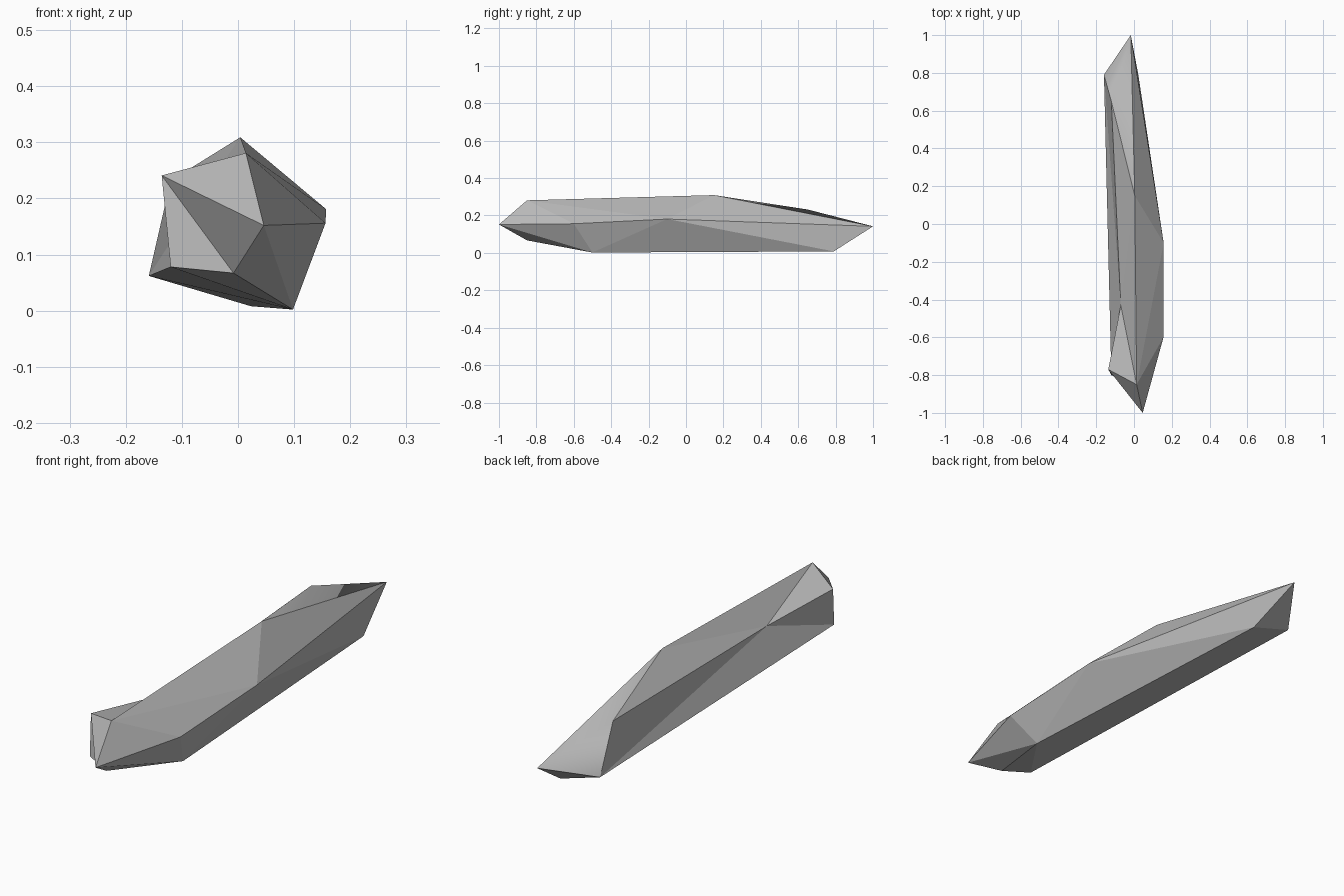
import bpy
import bmesh

# Remove the default object
default = bpy.data.objects.get("Cube")
if default:
    bpy.data.objects.remove(default, do_unlink=True)

# Stone colour
stone = bpy.data.materials.new("stone_grey")
stone.use_nodes = True
grey = (0.48, 0.48, 0.48, 1)
stone.diffuse_color = grey
stone.node_tree.nodes["Principled BSDF"].inputs["Base Color"].default_value = grey

bm = bmesh.new()


def corner(x, y, z):
    return bm.verts.new((x, y, z))


def facet(*corners, smooth=False):
    bm.faces.new(corners).smooth = smooth


# Corners of the front end
front_tip = corner(0.046, -1, 0.152)
front_crest = corner(0.014, -0.85, 0.281)
front_shoulder = corner(-0.136, -0.77, 0.241)
front_chin = corner(-0.008, -0.85, 0.067)
front_cheek = corner(-0.12, -0.8, 0.078)
front_flank = corner(0.156, -0.6, 0.156)
front_keel = corner(0.098, -0.5, 0.002)

# Corners of the middle, with a notch sunk into the right side
notch = corner(-0.07, -0.43, 0.2)
middle_flank = corner(0.157, -0.1, 0.181)
middle_crest = corner(0.004, 0.15, 0.309)

# Corners of the back end
back_shoulder = corner(-0.12, 0.65, 0.232)
back_cheek = corner(-0.159, 0.79, 0.062)
back_keel = corner(0.023, 0.79, 0.008)
back_tip = corner(-0.017, 1, 0.142)

# Front facets
facet(front_tip, front_crest, front_shoulder)
facet(front_tip, front_shoulder, front_chin)
facet(front_shoulder, front_cheek, front_chin)
facet(front_tip, front_chin, front_keel)

# Left side facets
facet(front_tip, front_flank, front_crest)
facet(front_tip, front_keel, front_flank)
facet(front_crest, front_flank, middle_flank)
facet(front_crest, middle_flank, middle_crest)
facet(front_flank, front_keel, middle_flank)
facet(middle_flank, front_keel, back_keel)
facet(middle_flank, back_keel, back_tip)
facet(middle_crest, middle_flank, back_tip)

# Facets around the notch
notch_rim = (front_crest, front_shoulder, front_cheek,
             back_cheek, back_shoulder, middle_crest)
for i, rim_corner in enumerate(notch_rim):
    facet(notch, notch_rim[i - 1], rim_corner)

# Back facets, the upper two blending softly into each other
facet(back_tip, middle_crest, back_shoulder, smooth=True)
facet(back_tip, back_shoulder, back_cheek, smooth=True)
facet(back_tip, back_cheek, back_keel)

# Underside facets
facet(front_chin, front_cheek, front_keel)
facet(front_cheek, back_cheek, front_keel)
facet(front_keel, back_cheek, back_keel)

# Shard object
bmesh.ops.recalc_face_normals(bm, faces=bm.faces[:])
mesh = bpy.data.meshes.new("stone_shard")
bm.to_mesh(mesh)
bm.free()
mesh.materials.append(stone)
shard = bpy.data.objects.new("stone_shard", mesh)
bpy.context.scene.collection.objects.link(shard)
